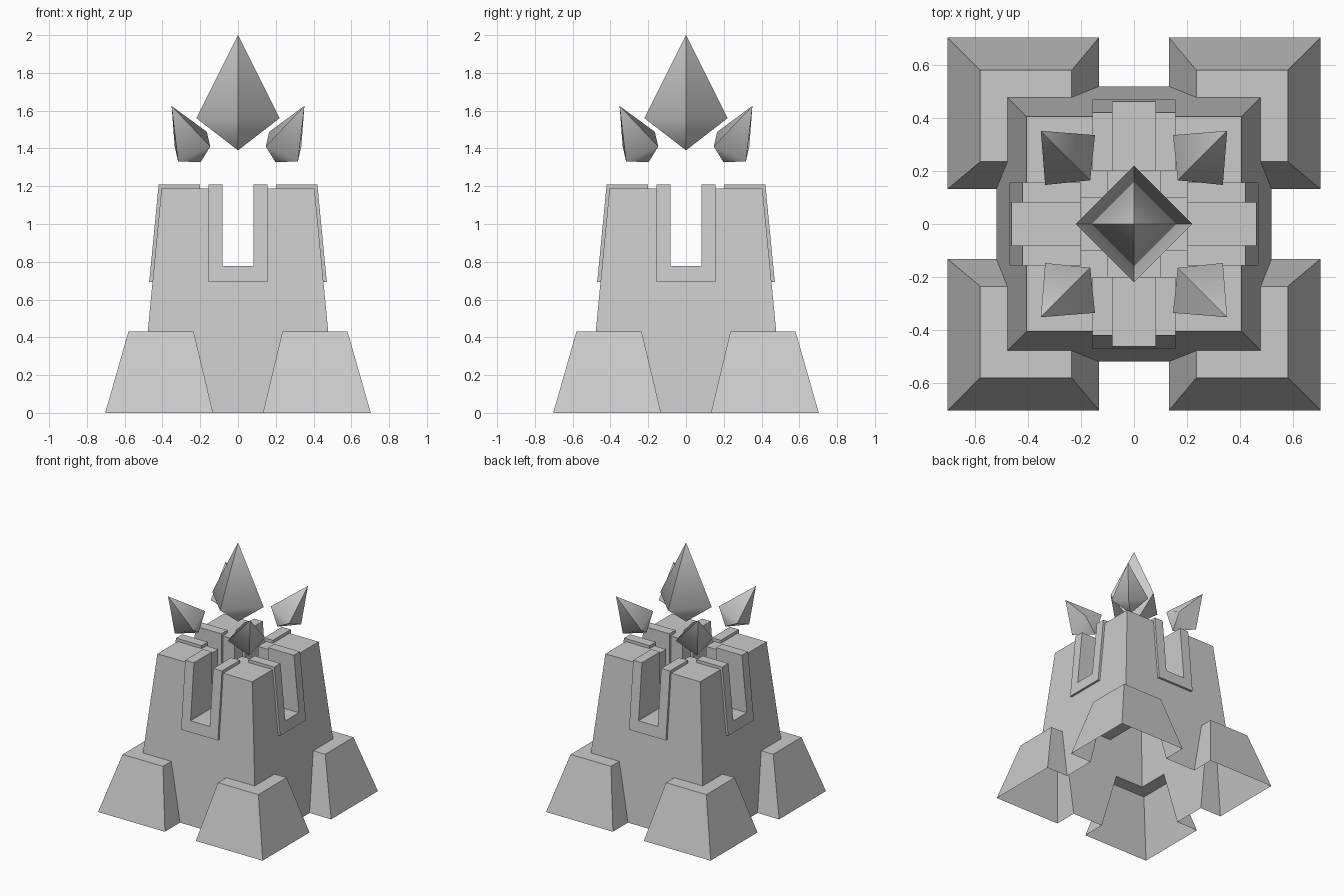
import bpy, bmesh
from math import pi, radians
from mathutils import Matrix, Vector

if "Cube" in bpy.data.objects:
    bpy.data.objects.remove(bpy.data.objects["Cube"])


def make_object(name, verts, faces):
    bm = bmesh.new()
    vs = [bm.verts.new(v) for v in verts]
    for f in faces:
        bm.faces.new([vs[i] for i in f])
    bmesh.ops.recalc_face_normals(bm, faces=bm.faces)
    mesh = bpy.data.meshes.new(name)
    bm.to_mesh(mesh)
    bm.free()
    ob = bpy.data.objects.new(name, mesh)
    bpy.context.collection.objects.link(ob)
    return ob


def loft(name, a, b):
    """Closed solid between two matching outlines."""
    n = len(a)
    faces = [tuple(range(n)), tuple(range(n, 2 * n))]
    faces += [(i, (i + 1) % n, n + (i + 1) % n, n + i) for i in range(n)]
    return make_object(name, a + b, faces)


def frustum(name, low, high, z0, z1):
    def rect(r, z):
        x0, x1, y0, y1 = r
        return [(x0, y0, z), (x1, y0, z), (x1, y1, z), (x0, y1, z)]
    return loft(name, rect(low, z0), rect(high, z1))


def sq(h):
    return (-h, h, -h, h)


# Tapered tower, joined with four corner feet and cut by crossing slots
tower = frustum("tower", sq(0.519), sq(0.405), 0, 1.187)
tools = []
for sx in (-1, 1):
    for sy in (-1, 1):
        def corner(a, b):
            return (*sorted((sx * a, sx * b)), *sorted((sy * a, sy * b)))
        foot = frustum("corner_foot", corner(0.132, 0.703), corner(0.235, 0.58), 0, 0.43)
        tools.append((foot, 'UNION'))
for r in ((-0.1, 0.1, -1, 1), (-1, 1, -0.1, 0.1)):
    tools.append((frustum("slot_cutter", r, r, 0.76, 1.5), 'DIFFERENCE'))
for tool, op in tools:
    mod = tower.modifiers.new(op, 'BOOLEAN')
    mod.operation, mod.solver, mod.object = op, 'EXACT', tool
    tool.hide_render = True
bpy.context.view_layer.update()
mesh = bpy.data.meshes.new_from_object(
    tower.evaluated_get(bpy.context.evaluated_depsgraph_get()))
tower.modifiers.clear()
tower.data = mesh
for tool, _ in tools:
    bpy.data.objects.remove(tool)

# The underside is open
bm = bmesh.new()
bm.from_mesh(tower.data)
base = [f for f in bm.faces if all(v.co.z < 1e-4 for v in f.verts)]
bmesh.ops.delete(bm, geom=base, context='FACES')
bm.to_mesh(tower.data)
bm.free()

# U-shaped frames lining the four slots, leaning with the walls
profile = [(-0.157, 1.21), (-0.157, 0.693), (0.157, 0.693), (0.157, 1.21),
           (0.082, 1.21), (0.082, 0.778), (-0.082, 0.778), (-0.082, 1.21)]
inner = [(x, -0.2, z) for x, z in profile]
outer = [(x, -(0.47 - 0.0966 * (z - 0.693)), z) for x, z in profile]
for k in range(4):
    frame = loft("slot_frame", inner, outer)
    frame.data.transform(Matrix.Rotation(k * pi / 2, 4, 'Z'))


# Floating crystals: four-sided bipyramids, soft around the widest ring
def crystal(name, matrix):
    ring = [(0.22, 0, 0), (0, 0.22, 0), (-0.22, 0, 0), (0, -0.22, 0)]
    faces = [(i, (i + 1) % 4, t) for i in range(4) for t in (4, 5)]
    ob = make_object(name, ring + [(0, 0, 0.44), (0, 0, -0.17)], faces)
    for p in ob.data.polygons:
        p.use_smooth = True
    for e in ob.data.edges:
        e.use_edge_sharp = max(e.vertices) > 3
    ob.data.transform(matrix)


crystal("main_crystal", Matrix.Translation((0, 0, 1.56)))
for k in range(4):
    crystal("small_crystal",
            Matrix.Rotation(pi / 4 + k * pi / 2, 4, 'Z')
            @ Matrix.Translation((0.341, 0, 1.41))
            @ Matrix.Rotation(radians(36), 4, 'Y')
            @ Matrix.Scale(0.604, 4))
